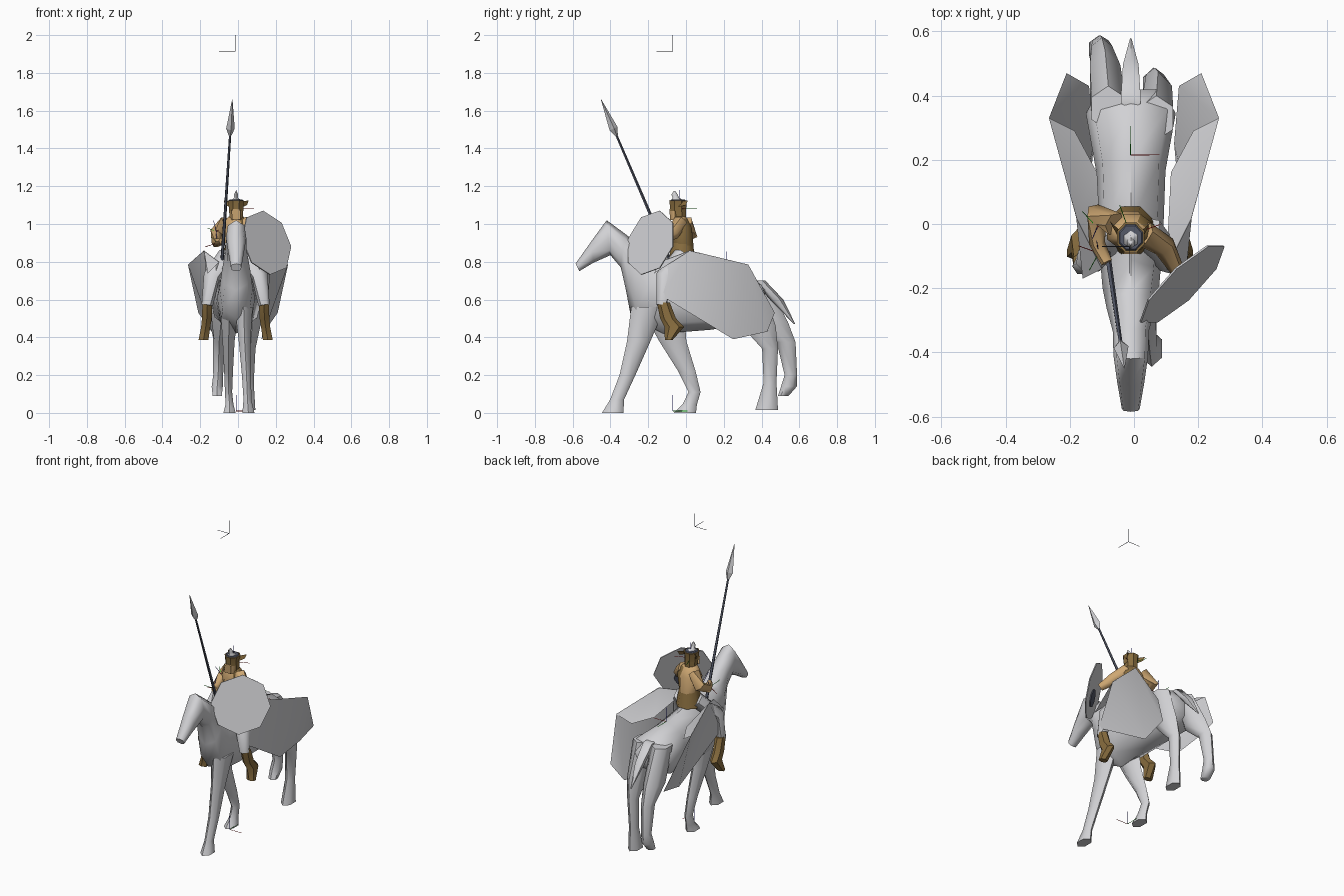
import bpy, bmesh, math
from mathutils import Vector, Euler

if "Cube" in bpy.data.objects:
    bpy.data.objects.remove(bpy.data.objects["Cube"])


def mat(name, rgb):
    m = bpy.data.materials.new(name)
    m.diffuse_color = (*rgb, 1)
    m.use_nodes = True
    m.node_tree.nodes["Principled BSDF"].inputs["Base Color"].default_value = m.diffuse_color
    return m


GREY = mat("grey", (0.64, 0.64, 0.66))
TAN = mat("tan", (0.62, 0.39, 0.17))
BROWN = mat("brown", (0.25, 0.155, 0.05))
DARK = mat("dark_steel", (0.09, 0.10, 0.14))
RED = mat("red", (0.45, 0.01, 0.01))
GREEN = mat("green", (0.01, 0.40, 0.01))
BLUE = mat("blue", (0.01, 0.01, 0.45))


def make(name, bm, material, angle=None):
    me = bpy.data.meshes.new(name)
    bm.to_mesh(me)
    bm.free()
    ob = bpy.data.objects.new(name, me)
    bpy.context.collection.objects.link(ob)
    me.materials.append(material)
    if angle:
        bpy.ops.object.select_all(action='DESELECT')
        bpy.context.view_layer.objects.active = ob
        ob.select_set(True)
        bpy.ops.object.shade_smooth_by_angle(angle=math.radians(angle))
    return ob


def loft(name, rings, material, angle=45):
    """Skin a list of equal-sized point rings and close both ends."""
    bm = bmesh.new()
    rows = [[bm.verts.new(p) for p in r] for r in rings]
    n = len(rows[0])
    for a, b in zip(rows, rows[1:]):
        for i in range(n):
            j = (i + 1) % n
            bm.faces.new((a[i], a[j], b[j], b[i]))
    bm.faces.new(rows[0])
    bm.faces.new(rows[-1])
    bmesh.ops.recalc_face_normals(bm, faces=bm.faces)
    return make(name, bm, material, angle)


def column(name, sections, material, n=6, angle=60):
    """Horizontal rings: x, y, z, x radius, y radius."""
    turns = [2 * math.pi * (i + 0.5) / n for i in range(n)]
    return loft(name, [[(x + rx * math.cos(t), y + ry * math.sin(t), z) for t in turns]
                       for x, y, z, rx, ry in sections], material, angle)


def rod(name, points, radii, material, n=6, angle=60):
    """Rings square to a path."""
    pts = [Vector(p) for p in points]
    rings = []
    for i, p in enumerate(pts):
        d = pts[min(i + 1, len(pts) - 1)] - pts[max(i - 1, 0)]
        q = d.to_track_quat('Z', 'Y')
        rings.append([p + q @ Vector((radii[i] * math.cos(k * 2 * math.pi / n),
                                      radii[i] * math.sin(k * 2 * math.pi / n), 0)) for k in range(n)])
    return loft(name, rings, material, angle)


def sheet(name, points, faces, material, flip=False, angle=None):
    bm = bmesh.new()
    vs = [bm.verts.new(p) for p in points]
    for f in faces:
        bm.faces.new([vs[i] for i in (f[::-1] if flip else f)])
    return make(name, bm, material, angle)


CX = -0.01

# Horse head, neck and trunk: top y, z, bottom y, z, half width
stations = [
    (-.585, .79, -.565, .75, .028), (-.50, .91, -.49, .795, .042),
    (-.42, 1.02, -.40, .835, .054), (-.325, .95, -.345, .77, .056),
    (-.21, .86, -.318, .65, .075), (-.11, .82, -.29, .50, .088),
    (0, .80, -.12, .42, .10), (.20, .755, .13, .44, .108),
    (.36, .72, .33, .47, .14), (.42, .64, .41, .53, .10)]
rings = []
for ty, tz, by, bz, w in stations:
    ring = []
    for k in range(8):
        t = 2 * math.pi * k / 8
        c, s = (math.cos(t) + 1) / 2, math.sin(t)
        ring.append((CX + w * math.copysign(abs(s) ** .6, s), by + (ty - by) * c, bz + (tz - bz) * c))
    rings.append(ring)
loft("horse_body", rings, GREY, 60)

# Horse legs
column("front_leg_forward", [
    (.03, -.20, .56, .055, .09), (.035, -.25, .38, .036, .062), (.045, -.31, .20, .028, .042),
    (.05, -.365, .07, .024, .037), (.055, -.388, 0, .037, .057)], GREY)
column("front_leg_bent", [
    (-.045, -.12, .54, .055, .11), (-.05, -.07, .38, .037, .072), (-.05, .005, .22, .027, .046),
    (-.05, .045, .11, .022, .032), (-.045, .02, .045, .024, .038), (-.045, -.005, 0, .037, .058)], GREY)
column("hind_leg_standing", [
    (.07, .33, .68, .06, .07), (.075, .385, .46, .05, .09), (.065, .445, .34, .032, .042),
    (.06, .445, .16, .027, .034), (.06, .427, .015, .037, .06)], GREY)
column("hind_leg_raised", [
    (-.08, .36, .69, .06, .07), (-.09, .45, .48, .055, .09), (-.10, .53, .375, .037, .05),
    (-.105, .555, .20, .03, .033), (-.11, .545, .14, .034, .042), (-.11, .515, .09, .028, .028)], GREY)

# Tail
column("tail", [(CX, .39, .70, .035, .03), (CX, .48, .60, .028, .035), (CX, .575, .47, .003, .004)], GREY)

# Flared side cloths, open at the back, each with a sloping upper strip
for s, side in ((-1, "left"), (1, "right")):
    pts = [(.10, -.14, .80), (.18, .02, .86), (.265, .33, .785), (.21, .47, .53),
           (.14, .43, .43), (.125, .25, .39), (.16, -.13, .62)]
    sheet("cloth_" + side, [(s * x, y, z) for x, y, z in pts],
          [(0, 1, 6), (1, 5, 6), (1, 2, 5), (2, 3, 4), (2, 4, 5)], GREY, s > 0, 80)
    strip = [(.10, -.14, .80), (.16, -.17, .74), (.18, .02, .86), (.265, .33, .785),
             (.185, .29, .73), (.115, .16, .74)]
    sheet("cloth_strip_" + side, [(s * x, y, z - .002) for x, y, z in strip],
          [(0, 1, 2), (0, 2, 5), (2, 3, 4), (2, 4, 5)], GREY, s < 0, 80)

# Rider legs and boots
for s, side in ((-1, "left"), (1, "right")):
    dx = -.025 if s < 0 else 0
    rod("rider_thigh_" + side, [(CX + s * .05, -.02, .83), (s * .115 + dx, -.115, .72),
                                (s * .138 + dx, -.13, .57)], [.05, .046, .03], GREY)
    column("boot_" + side, [
        (s * .137 + dx, -.12, .585, .03, .034), (s * .14 + dx, -.095, .50, .03, .042),
        (s * .146 + dx, -.062, .455, .028, .052), (s * .158 + dx, -.092, .385, .03, .02)], BROWN, 6, 30)

# Rider skirt, torso and head
column("skirt", [(CX, -.02, .79, .08, .08), (CX, -.02, .90, .06, .06)], BROWN, 8)
torso = column("torso", [(CX, -.015, .88, .058, .06), (CX, -.025, .98, .08, .06),
                         (CX, -.03, 1.03, .055, .04), (CX, -.04, 1.05, .025, .025)], TAN, 8)
torso.data.materials.append(BROWN)
for p in torso.data.polygons:
    p.material_index = 1 if p.normal.x > .5 else 0
column("head", [(CX, -.05, 1.02, .030, .036), (CX, -.05, 1.08, .034, .042)], TAN, 8)

# Arms: one raised to the spear, one reaching to the shield
rod("spear_arm", [(-.06, 0, 1.01), (-.115, .03, .95), (-.115, -.06, .90), (-.085, -.12, .91)],
    [.038, .036, .025, .018], TAN)
rod("shield_arm", [(.03, -.03, 1.01), (.095, -.07, .95), (.135, -.145, .91)], [.04, .036, .022], TAN)

# Helmet with neck guard, side wings and crest
column("helmet_guard", [(CX, -.036, 1.02, .038, .04), (CX, -.04, 1.08, .04, .044)], BROWN, 8, 20)
column("helmet", [(CX, -.042, 1.07, .041, .046), (CX, -.042, 1.11, .043, .048),
                  (CX, -.042, 1.125, .047, .051)], BROWN, 8, 20)
column("helmet_rim", [(CX, -.042, 1.122, .043, .046), (CX, -.042, 1.13, .036, .039)], DARK, 8, 20)
column("helmet_cap", [(CX, -.045, 1.125, .03, .033), (CX, -.055, 1.14, .011, .016),
                      (CX, -.06, 1.155, .013, .017), (CX, -.062, 1.175, .003, .004)], GREY, 6)
sheet("face", [(CX - .022, -.0895, 1.025), (CX + .022, -.0895, 1.025),
               (CX + .024, -.0935, 1.075), (CX - .024, -.0935, 1.075)], [(0, 1, 2, 3)], TAN)
for s, side in ((-1, "left"), (1, "right")):
    sheet("helmet_wing_" + side, [(CX + s * .035, -.05, 1.09), (CX + s * .035, -.02, 1.12),
                                  (CX + s * .066, .01, 1.125), (CX + s * .058, .0, 1.10)],
          [(0, 1, 2, 3)], BROWN, s > 0)

# Spear
butt, tip = Vector((-.088, -.06, .75)), Vector((-.03, -.45, 1.66))
along = lambda t: butt.lerp(tip, t)
rod("spear_shaft", [along(0), along(.82)], [.010, .006], DARK, 5)
rod("spear_head", [along(.79), along(.83), along(1)], [.008, .023, .001], GREY, 4, 20)

# Eight-sided tilted shield with a dark grip behind it
normal = Vector((.66, -.68, .27)).normalized()
across = Vector((0, 0, 1)).cross(normal).normalized()
up = normal.cross(across)
centre = Vector((.148, -.185, .90))


def disc(name, at, r, depth, material):
    return loft(name, [[at + normal * d + across * r * math.cos((k + .85) * math.pi / 4)
                        + up * r * math.sin((k + .85) * math.pi / 4) for k in range(8)]
                       for d in (0, depth)], material, 20)


disc("shield", centre, .177, .006, GREY)
disc("shield_grip", centre - normal * .007 - up * .05, .055, .006, DARK)


# Thin three-armed markers
def marker(name, at, size, colours, turn=(0, 0, 0)):
    e = Euler(turn).to_matrix()
    at = Vector(at)
    for axis, colour in zip("xyz", colours):
        d = Vector([size if a == axis else 0 for a in "xyz"])
        if colours[0] is DARK and axis != "z":
            d = -d
        rod("%s_%s" % (name, axis), [at, at + e @ d], [.0018, .0015], colour, 3)


RGB = (RED, GREEN, BLUE)
marker("marker_top", (-.015, -.07, 1.915), .085, (DARK,) * 3)
marker("marker_back", (CX, .215, .765), .09, RGB)
marker("marker_ground", (CX, -.07, .01), .085, RGB)
marker("marker_hand", (-.11, -.09, .90), .07, RGB, (.5, .3, 2.8))
marker("marker_shoulder", (-.115, -.01, .96), .07, RGB, (.3, -.5, .6))
marker("marker_head", (CX, -.035, 1.08), .10, RGB, (0, 0, .35))
